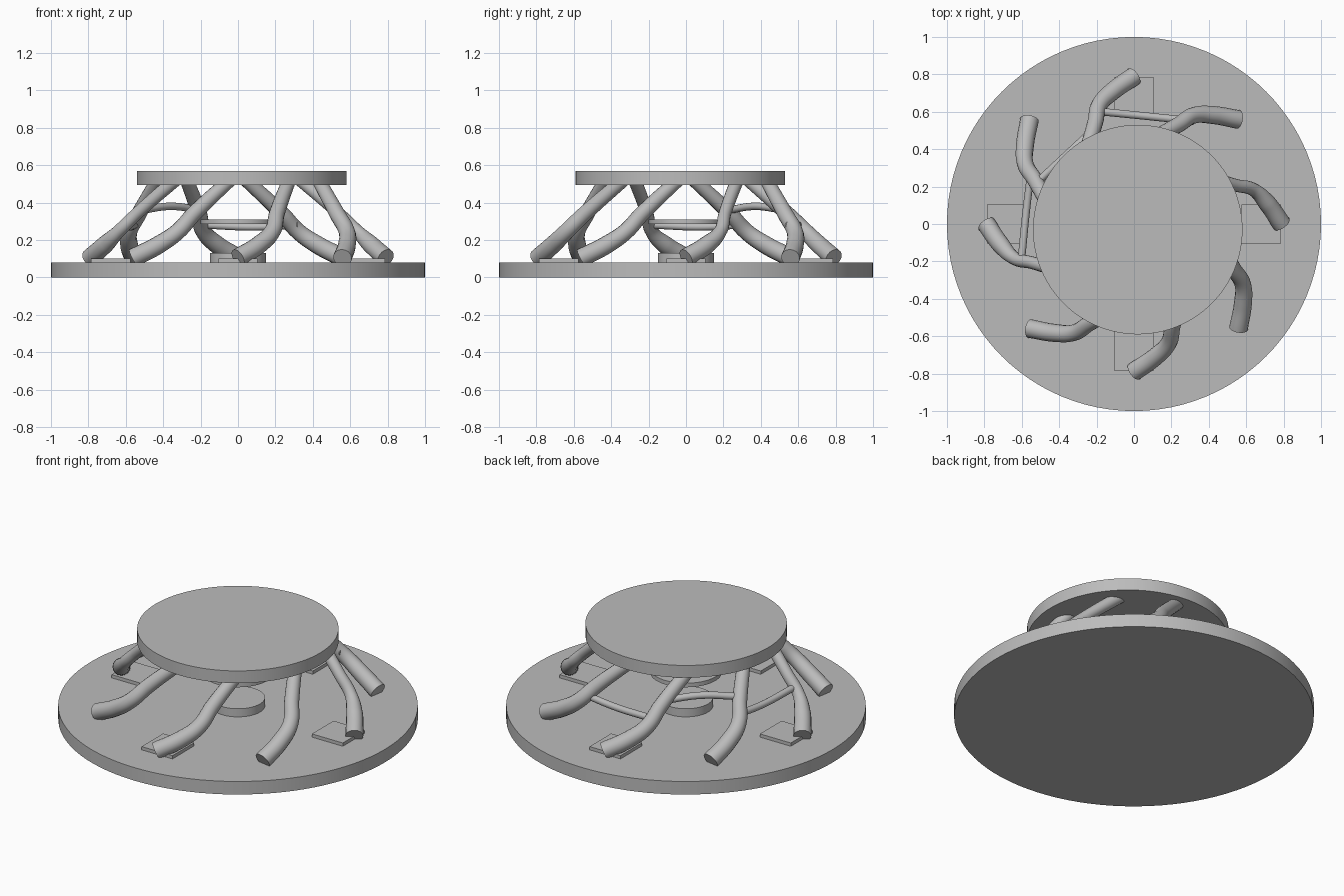
import bpy
import math

cube = bpy.data.objects.get("Cube")
if cube:
    bpy.data.objects.remove(cube, do_unlink=True)

grey = bpy.data.materials.new("plain grey")
grey.use_nodes = True
grey.diffuse_color = (0.5, 0.5, 0.5, 1)
grey.node_tree.nodes["Principled BSDF"].inputs["Base Color"].default_value = (0.5, 0.5, 0.5, 1)


def finish(obj, name):
    obj.name = name
    obj.data.materials.clear()
    obj.data.materials.append(grey)
    bpy.ops.object.shade_smooth_by_angle(angle=math.radians(35))


def disc(name, radius, bottom, top, x=0, y=0):
    bpy.ops.mesh.primitive_cylinder_add(vertices=96, radius=radius, depth=top - bottom,
                                        location=(x, y, (bottom + top) / 2))
    finish(bpy.context.object, name)


def tube(name, points, radii):
    """Round rod through points, with a radius at each one."""
    curve = bpy.data.curves.new(name, "CURVE")
    curve.dimensions = "3D"
    curve.bevel_depth = 1
    curve.bevel_resolution = 6
    curve.resolution_u = 10
    curve.use_fill_caps = True
    spline = curve.splines.new("BEZIER")
    spline.bezier_points.add(len(points) - 1)
    for knot, co, r in zip(spline.bezier_points, points, radii):
        knot.co = co
        knot.radius = r
        knot.handle_left_type = knot.handle_right_type = "AUTO"
    obj = bpy.data.objects.new(name, curve)
    bpy.context.collection.objects.link(obj)
    bpy.ops.object.select_all(action="DESELECT")
    obj.select_set(True)
    bpy.context.view_layer.objects.active = obj
    bpy.ops.object.convert(target="MESH")
    finish(bpy.context.object, name)


def polar(radius, degrees, z):
    a = math.radians(degrees)
    return (radius * math.cos(a), radius * math.sin(a), z)


# Discs: broad base, offset top and the small centre pieces
disc("base_disc", 1.0, 0, 0.08)
disc("top_disc", 0.56, 0.495, 0.57, 0.02, -0.03)
disc("centre_pedestal", 0.15, 0.08, 0.13)
disc("centre_plate", 0.2, 0.285, 0.31)

# Square pads on the base
for i in range(4):
    x, y, z = polar(0.68, 90 * i, 0.09)
    bpy.ops.mesh.primitive_cube_add(size=1, location=(x, y, z))
    pad = bpy.context.object
    pad.scale = (0.21, 0.21, 0.02)
    bpy.ops.object.transform_apply(location=False, rotation=False, scale=True)
    finish(pad, f"base_pad_{i + 1}")

# Eight swirling legs, each (radius, turn, height); two opposite ones are slimmer
leg_path = [(0.79, 0, 0.105), (0.72, 9, 0.175), (0.665, 16, 0.245),
            (0.58, 21, 0.34), (0.42, 42, 0.54)]
for i in range(8):
    slim = 0.8 if i % 4 == 0 else 1
    points = [polar(r, 45 * i + turn, z) for r, turn, z in leg_path]
    tube(f"leg_{i + 1}", points,
         [0.05, 0.048, 0.044 * slim, 0.042 * slim, 0.036])

# Thin braces between neighbouring legs at the back and one side
braces = {
    "back_brace": [(-0.17, 0.6, 0.28), (0.08, 0.575, 0.27), (0.32, 0.55, 0.28)],
    "side_brace": [(-0.6, -0.17, 0.28), (-0.575, 0.08, 0.27), (-0.55, 0.28, 0.28)],
    "corner_brace": [(-0.51, 0.23, 0.36), (-0.36, 0.37, 0.38), (-0.2, 0.52, 0.36)],
}
for name, points in braces.items():
    tube(name, points, [0.02] * 3)
